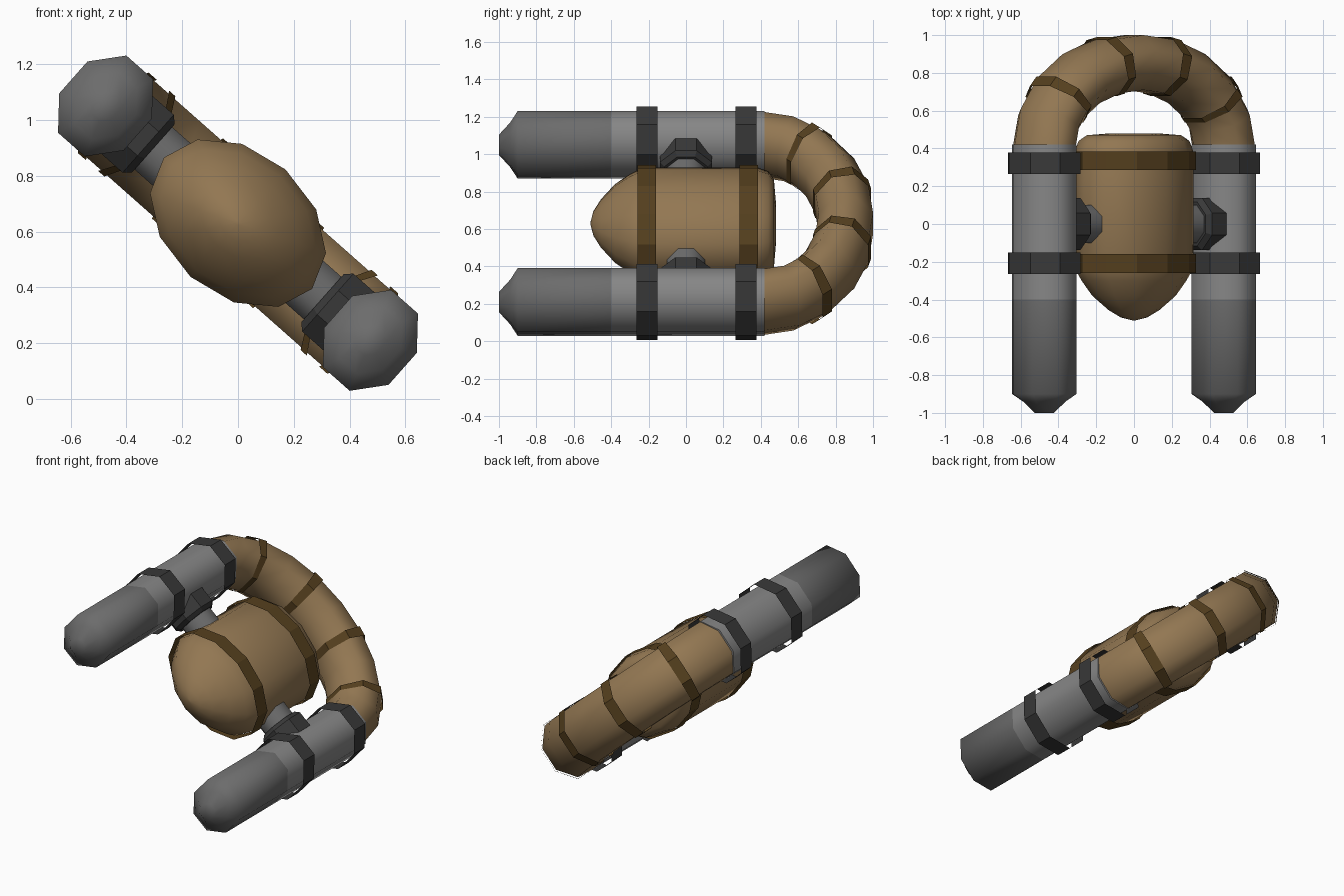
import bpy, bmesh
from math import sin, cos, pi, radians, atan2
from mathutils import Matrix

if "Cube" in bpy.data.objects:
    bpy.data.objects.remove(bpy.data.objects["Cube"])

# whole model is laid out flat, then tilted about y and lifted
TILT = Matrix.Translation((0, 0, 0.63)) @ Matrix.Rotation(radians(41.5), 4, 'Y')


def material(name, rgb):
    m = bpy.data.materials.new(name)
    m.diffuse_color = (*rgb, 1)
    m.use_nodes = True
    m.node_tree.nodes["Principled BSDF"].inputs["Base Color"].default_value = m.diffuse_color
    return m


TAN = material("tan", (0.29, 0.185, 0.085))
BROWN = material("dark_brown", (0.09, 0.05, 0.013))
LIGHT = material("light_grey", (0.24, 0.24, 0.24))
MID = material("mid_grey", (0.15, 0.15, 0.15))
DARK = material("dark_grey", (0.04, 0.04, 0.04))


def loft(name, rings, sides, phase, mat, caps=True, smooth=False):
    """Skin elliptical rings given as (x, y, heading, in-plane radius, z radius)."""
    bm = bmesh.new()
    loops = []
    for x, y, h, ru, rv in rings:
        loop = []
        for i in range(sides):
            a = phase + 2 * pi * i / sides
            loop.append(bm.verts.new((x + ru * cos(a) * cos(h), y + ru * cos(a) * sin(h), rv * sin(a))))
        loops.append(loop)
    for p, q in zip(loops, loops[1:]):
        for i in range(sides):
            j = (i + 1) % sides
            bm.faces.new((p[i], p[j], q[j], q[i]))
    if caps:
        bm.faces.new(loops[0])
        bm.faces.new(loops[-1])
    bmesh.ops.recalc_face_normals(bm, faces=bm.faces)
    bm.transform(TILT)
    me = bpy.data.meshes.new(name)
    bm.to_mesh(me)
    bm.free()
    me.materials.append(mat)
    ob = bpy.data.objects.new(name, me)
    bpy.context.collection.objects.link(ob)
    if smooth:
        bpy.context.view_layer.objects.active = ob
        ob.select_set(True)
        bpy.ops.object.shade_smooth_by_angle(angle=radians(58))
        ob.select_set(False)
    return ob


def along_y(x, profile, ru, rv):
    return [(x, y, 0, ru * s, rv * s) for y, s in profile]


OCT = pi / 8
ARM, RU, RV = 0.634, 0.167, 0.2

# central pod with two straps
pod = [(-0.51, 0.03), (-0.495, 0.22), (-0.455, 0.43), (-0.38, 0.7), (-0.3, 0.88), (-0.23, 1),
       (0.38, 1), (0.44, 0.93), (0.47, 0.79), (0.48, 0.4)]
loft("pod", along_y(0, pod, 0.355, 0.257), 12, 0, TAN, smooth=True)
for k, y in enumerate((-0.26, 0.285)):
    loft(f"pod_strap_{k}", along_y(0, [(y, 1.04), (y + 0.1, 1.04)], 0.355, 0.257), 12, 0, BROWN, caps=False)

# twin barrels, their clamps and the mounts to the pod
for side, s in (("left", -1), ("right", 1)):
    x = s * ARM
    loft(f"{side}_barrel_front", along_y(x, [(-1, 0.3), (-0.94, 0.66), (-0.9, 1), (-0.4, 1)], RU, RV),
         8, OCT, MID, smooth=True)
    loft(f"{side}_barrel_rear", along_y(x, [(-0.4, 1), (0.42, 1)], RU, RV), 8, OCT, LIGHT, smooth=True)
    for k, y in enumerate((-0.265, 0.265)):
        loft(f"{side}_clamp_{k}", along_y(x, [(y, 1.13), (y + 0.113, 1.13)], RU, RV), 8, OCT, DARK, caps=False)
    loft(f"{side}_mount_pipe", [(s * u, 0, pi / 2, 0.11, 0.11) for u in (0.3, 0.45)], 8, OCT, MID, smooth=True)
    loft(f"{side}_mount_flange", [(s * u, 0, pi / 2, r, r) for u, r in ((0.405, 0.125), (0.43, 0.15), (0.53, 0.15))],
         8, OCT, DARK)


# curved rear hose with rings at its joints
def hose_ring(t, scale=1):
    heading = atan2(0.634 * sin(t), 0.445 * cos(t))
    return (ARM * cos(t), 0.41 + 0.445 * sin(t), heading, 0.157 * scale, 0.198 * scale)


loft("hose", [hose_ring(pi * i / 10) for i in range(11)], 8, OCT, TAN, smooth=True)
for k, deg in enumerate((33, 72, 108, 147)):
    t = radians(deg)
    loft(f"hose_ring_{k}", [hose_ring(t - 0.05, 1.05), hose_ring(t + 0.05, 1.05)], 8, OCT, BROWN, caps=False)
